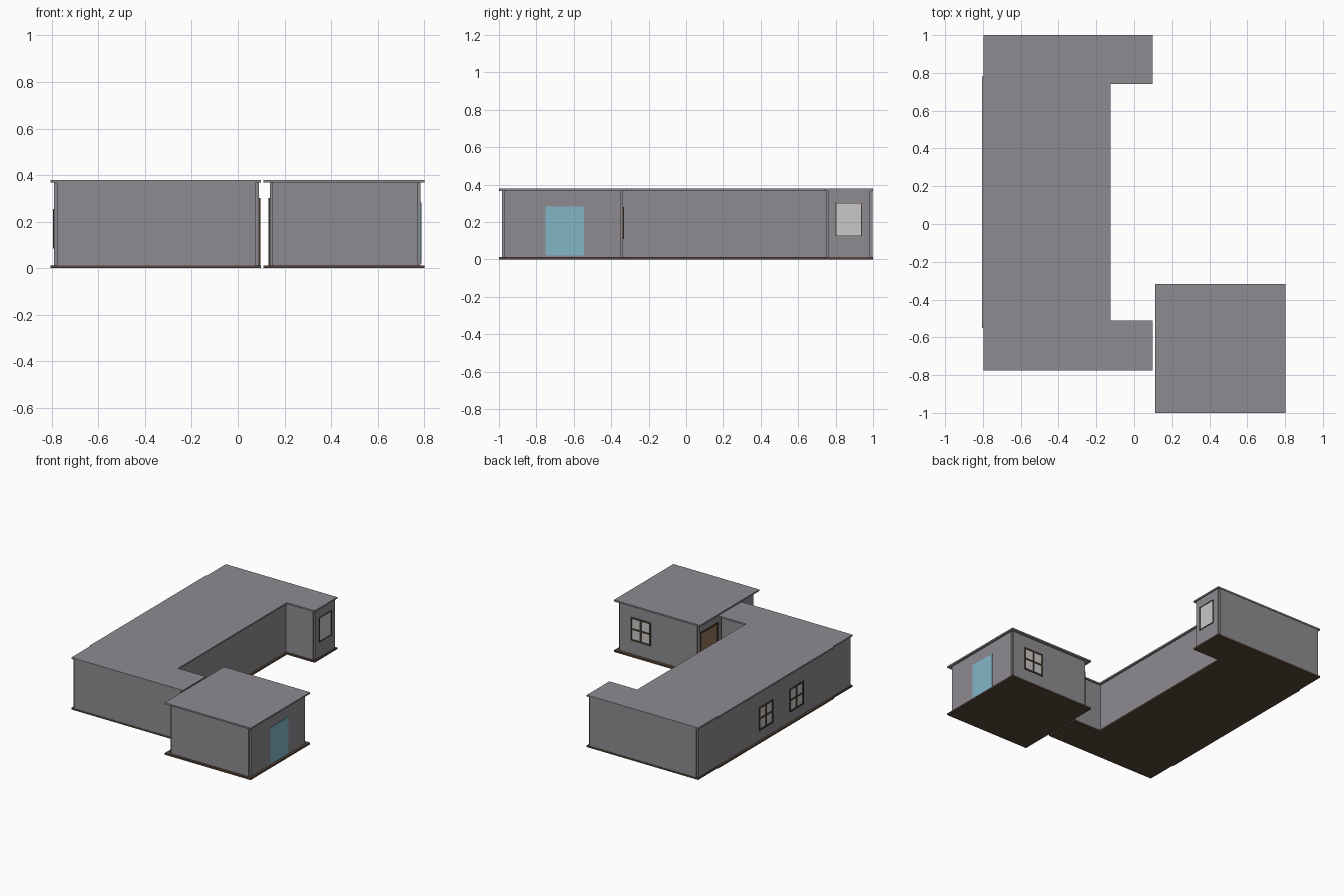
import bpy, bmesh
from mathutils import Vector

if "Cube" in bpy.data.objects:
    bpy.data.objects.remove(bpy.data.objects["Cube"])


def material(name, rgb):
    m = bpy.data.materials.new(name)
    m.diffuse_color = (*rgb, 1)
    m.use_nodes = True
    m.node_tree.nodes["Principled BSDF"].inputs["Base Color"].default_value = m.diffuse_color
    return m


GREY = material("wall grey", (0.27, 0.26, 0.28))
BROWN = material("floor brown", (0.10, 0.063, 0.042))
FRAME = material("frame dark brown", (0.07, 0.045, 0.028))
WOOD = material("door wood", (0.30, 0.18, 0.10))
BLUE = material("door blue glass", (0.23, 0.47, 0.58))
GLASS = material("pale glass", (0.58, 0.58, 0.58))

TOP, ROOF_Z, FLOOR_Z = 0.378, 0.367, 0.012


def finish(bm, name, mat):
    bmesh.ops.recalc_face_normals(bm, faces=bm.faces)
    me = bpy.data.meshes.new(name)
    bm.to_mesh(me)
    bm.free()
    me.materials.append(mat)
    ob = bpy.data.objects.new(name, me)
    bpy.context.collection.objects.link(ob)


def add_prism(bm, pts, z0, z1):
    face = bm.faces.new([bm.verts.new((x, y, z0)) for x, y in pts])
    ext = bmesh.ops.extrude_face_region(bm, geom=[face], use_keep_orig=True)
    verts = [g for g in ext["geom"] if isinstance(g, bmesh.types.BMVert)]
    bmesh.ops.translate(bm, verts=verts, vec=(0, 0, z1 - z0))


def slab(name, pts, z0, z1, mat):
    bm = bmesh.new()
    add_prism(bm, pts, z0, z1)
    finish(bm, name, mat)


def walls(name, pts, thick=0.024, trim=0.012):
    """One panel per outline edge, trimmed at outer corners to leave a notch."""
    bm = bmesh.new()
    P = [Vector(p) for p in pts]
    n = len(P)

    def convex(i):
        a, b = P[i] - P[i - 1], P[(i + 1) % n] - P[i]
        return a.x * b.y - a.y * b.x > 0

    for i in range(n):
        j = (i + 1) % n
        d = (P[j] - P[i]).normalized()
        inward = Vector((-d.y, d.x)) * thick
        a = P[i] + d * (trim if convex(i) else -thick)
        b = P[j] - d * (trim if convex(j) else -thick)
        add_prism(bm, [a, b, b + inward, a + inward], FLOOR_Z, ROOF_Z)
    finish(bm, name, GREY)


def fitting(name, axis, sign, pos, rects, depth, mat):
    """Thin plates on the wall plane axis=pos; each rect is u0, u1, z0, z1."""
    bm = bmesh.new()
    a, b = sorted((pos - sign * 0.002, pos + sign * depth))
    for u0, u1, z0, z1 in rects:
        pts = [(a, u0), (b, u0), (b, u1), (a, u1)]
        if axis == "y":
            pts = [(v, u) for u, v in pts]
        add_prism(bm, pts, z0, z1)
    finish(bm, name, mat)


def window(name, axis, sign, pos, u0, u1, z0, z1, w=0.011, cross=True):
    fitting(name + "_glass", axis, sign, pos, [(u0, u1, z0, z1)], 0.002, GLASS)
    bars = [(u0, u0 + w, z0, z1), (u1 - w, u1, z0, z1),
            (u0 + w, u1 - w, z0, z0 + w), (u0 + w, u1 - w, z1 - w, z1)]
    if cross:
        uc, zc = (u0 + u1) / 2, (z0 + z1) / 2
        bars += [(uc - w / 2, uc + w / 2, z0 + w, z1 - w),
                 (u0 + w, uc - w / 2, zc - w / 2, zc + w / 2),
                 (uc + w / 2, u1 - w, zc - w / 2, zc + w / 2)]
    fitting(name + "_frame", axis, sign, pos, bars, 0.006, FRAME)


def wood_door(name, sign, pos, u0, u1, z1, w=0.012):
    fitting(name + "_leaf", "x", sign, pos, [(u0, u1, FLOOR_Z, z1)], 0.003, WOOD)
    fitting(name + "_frame", "x", sign, pos,
            [(u0 - w, u0, FLOOR_Z, z1 + w), (u1, u1 + w, FLOOR_Z, z1 + w),
             (u0, u1, z1, z1 + w)], 0.006, FRAME)


# Main wing: bracket-shaped plan with a shallow step on the west side
main_plan = [(-0.797, -0.775), (0.098, -0.775), (0.098, -0.51), (-0.125, -0.51),
             (-0.125, 0.74), (0.098, 0.74), (0.098, 1.0), (-0.797, 1.0),
             (-0.797, 0.78), (-0.805, 0.78), (-0.805, -0.55), (-0.797, -0.55)]
main_walls = [(-0.79, -0.773), (0.09, -0.773), (0.09, -0.52), (-0.14, -0.52),
              (-0.14, 0.75), (0.09, 0.75), (0.09, 0.997), (-0.79, 0.997)]
slab("main_floor", main_plan, 0, FLOOR_Z, BROWN)
slab("main_roof", main_plan, ROOF_Z, TOP, GREY)
walls("main_walls", main_walls)

# Small annex: square plan with overhanging roof
annex_plan = [(0.11, -1.0), (0.802, -1.0), (0.802, -0.317), (0.11, -0.317)]
annex_walls = [(0.137, -0.984), (0.785, -0.984), (0.785, -0.338), (0.137, -0.338)]
slab("annex_floor", annex_plan, 0, FLOOR_Z, BROWN)
slab("annex_roof", annex_plan, ROOF_Z, TOP, GREY)
walls("annex_walls", annex_walls)

# Windows
window("west_window_north", "x", -1, -0.79, 0.13, 0.295, 0.085, 0.255)
window("west_window_south", "x", -1, -0.79, -0.22, -0.06, 0.085, 0.255)
window("annex_window", "y", 1, -0.338, 0.52, 0.68, 0.11, 0.28)
window("east_window", "x", 1, 0.09, 0.80, 0.94, 0.125, 0.302, w=0.004, cross=False)

# Doors
fitting("annex_glass_door", "x", 1, 0.785, [(-0.75, -0.545, 0.02, 0.282)], 0.003, BLUE)
wood_door("annex_inner_door", -1, 0.137, -0.55, -0.365, 0.29)
wood_door("main_inner_door", 1, 0.09, -0.735, -0.55, 0.29)
